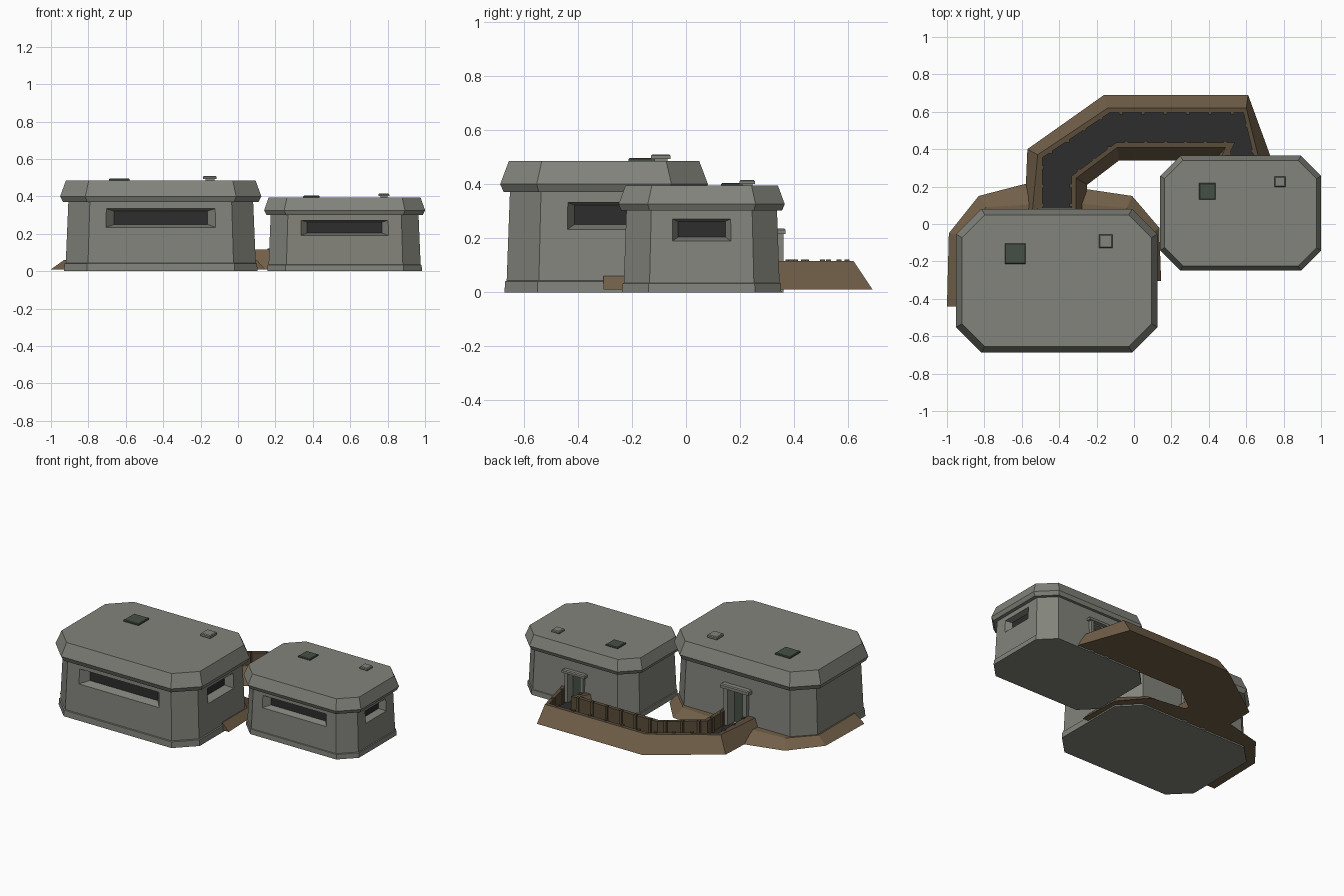
import bpy, bmesh
from mathutils import Vector

old = bpy.data.objects.get("Cube")
if old:
    bpy.data.objects.remove(old, do_unlink=True)


def material(name, r, g, b):
    m = bpy.data.materials.new(name)
    m.use_nodes = True
    m.diffuse_color = (r, g, b, 1)
    bsdf = m.node_tree.nodes["Principled BSDF"]
    bsdf.inputs["Base Color"].default_value = (r, g, b, 1)
    bsdf.inputs["Roughness"].default_value = 0.9
    return m


CONCRETE = material("concrete", 0.225, 0.228, 0.198)
DARK = material("dark interior", 0.026, 0.026, 0.027)
EARTH = material("packed earth", 0.165, 0.115, 0.065)
WOOD = material("timber", 0.105, 0.075, 0.042)
STEEL = material("green steel", 0.06, 0.08, 0.06)


def loft(name, rings, mats, strip_mats=None, cap_mats=(0, 0)):
    """Join equal closed rings into a capped solid; strip_mats colours each side."""
    bm = bmesh.new()
    rows = [[bm.verts.new(p) for p in ring] for ring in rings]
    n = len(rows[0])
    for a, b in zip(rows, rows[1:]):
        for i in range(n):
            f = bm.faces.new((a[i], a[(i + 1) % n], b[(i + 1) % n], b[i]))
            f.material_index = strip_mats[i] if strip_mats else 0
    for row, idx in zip((rows[0], rows[-1]), cap_mats):
        bm.faces.new(row).material_index = idx
    bmesh.ops.recalc_face_normals(bm, faces=bm.faces)
    mesh = bpy.data.meshes.new(name)
    bm.to_mesh(mesh)
    bm.free()
    for m in mats:
        mesh.materials.append(m)
    obj = bpy.data.objects.new(name, mesh)
    bpy.context.collection.objects.link(obj)
    return obj


def rect(cx, cy, hx, hy, z):
    return [(cx - hx, cy - hy, z), (cx + hx, cy - hy, z),
            (cx + hx, cy + hy, z), (cx - hx, cy + hy, z)]


def box(name, cx, cy, hx, hy, z0, z1, mat, bevel=0):
    top = [rect(cx, cy, hx, hy, z1)]
    if bevel:
        top = [rect(cx, cy, hx, hy, z1 - bevel), rect(cx, cy, hx - bevel, hy - bevel, z1)]
    return loft(name, [rect(cx, cy, hx, hy, z0)] + top, [mat])


def octagon(cx, cy, hx, hy, c, z):
    return [(cx + x, cy + y, z) for x, y in (
        (-hx + c, -hy), (hx - c, -hy), (hx, -hy + c), (hx, hy - c),
        (hx - c, hy), (-hx + c, hy), (-hx, hy - c), (-hx, -hy + c))]


def cut(target, cutter):
    mod = target.modifiers.new("opening", "BOOLEAN")
    mod.operation, mod.solver, mod.object = "DIFFERENCE", "EXACT", cutter
    bpy.context.view_layer.objects.active = target
    bpy.ops.object.modifier_apply(modifier=mod.name)
    bpy.data.objects.remove(cutter, do_unlink=True)


def bunker(label, cx, cy, s, sz):
    def place(x, y, z):
        return (cx + x * s, cy + y * s, z * sz)

    def stack(name, levels):
        rings = [octagon(cx, cy, hx * s, hy * s, c * s, z * sz) for hx, hy, c, z in levels]
        return loft(name, rings, [CONCRETE, DARK, STEEL])

    # Tapered walls on a plinth, and the chamfered roof slab
    walls = stack(label + "_walls", [(.517, .368, .122, 0), (.515, .366, .121, .04),
                                     (.508, .36, .119, .043), (.494, .348, .115, .372)])
    stack(label + "_roof", [(.523, .371, .13, .37), (.538, .384, .135, .4),
                            (.507, .352, .122, .485)])

    # Splayed window slits at the front and one side, and a doorway at the back
    def opening(to_xy, wall, outer, inner, cap):
        rings = []
        for d, (w, z0, z1) in ((wall + .04, outer), (wall, outer), (wall - .05, inner)):
            rings.append([place(*to_xy(u, d), z)
                          for u, z in ((-w, z0), (w, z0), (w, z1), (-w, z1))])
        cut(walls, loft("cutter", rings, [CONCRETE, DARK, STEEL], cap_mats=(0, cap)))

    opening(lambda u, d: (u, -d), .352, (.293, .235, .335), (.25, .25, .322), 1)
    opening(lambda u, d: (d, u), .498, (.135, .233, .333), (.11, .25, .322), 1)
    opening(lambda u, d: (u, d), .352, (.06, .02, .255), (.06, .02, .255), 2)

    def part(name, x, y, hx, hy, z0, z1, mat, bevel=0):
        box(label + "_" + name, cx + x * s, cy + y * s, hx * s, hy * s,
            z0 * sz, z1 * sz, mat, bevel)

    # Door frame and canopy
    for side, x in (("left", .07), ("right", -.07)):
        part("door_post_" + side, x, .357, .014, .022, 0, .265, CONCRETE)
    part("door_canopy", 0, .362, .105, .026, .265, .29, CONCRETE, .006)

    # Roof hatch and vent
    part("hatch", -.222, .145, .055, .055, .48, .496, STEEL, .004)
    part("vent_stem", .263, .21, .024, .024, .48, .495, CONCRETE)
    part("vent_cap", .263, .21, .036, .036, .492, .51, CONCRETE, .005)


bunker("large_bunker", -.413, -.303, 1, 1)
bunker("small_bunker", .57, .058, .8, .815)


def sweep(name, lanes, heights, mats, strip_mats=None):
    """Solid whose cross-section corners each follow their own ground path."""
    rings = [[(x, y, z) for (x, y), z in zip(section, heights)] for section in zip(*lanes)]
    return loft(name, rings, mats, strip_mats)


# Connecting trench: earth banks, timber lining and dark floor
outer_base = [(-.585, .05), (-.57, .4), (-.16, .69), (.61, .69), (.745, .32)]
outer_crest = [(-.545, .05), (-.515, .37), (-.14, .62), (.6, .62), (.675, .32)]
outer_lining = [(-.49, .05), (-.49, .355), (-.13, .595), (.585, .595), (.65, .32)]
inner_lining = [(-.335, .05), (-.335, .255), (-.095, .435), (.54, .435), (.48, .32)]
inner_crest = [(-.31, .05), (-.31, .245), (-.09, .41), (.49, .41), (.45, .32)]
inner_base = [(-.25, .05), (-.25, .21), (-.08, .34), (.43, .34), (.42, .32)]
sweep("trench",
      [outer_base, outer_crest, outer_lining, outer_lining,
       inner_lining, inner_lining, inner_crest, inner_base],
      [.01, .115, .115, .022, .022, .115, .115, .01],
      [EARTH, WOOD, DARK], [0, 1, 1, 2, 1, 1, 0, 0])


# Posts along both linings
def posts(name, path, step=.115):
    for a, b in zip(path, path[1:]):
        a, b = Vector(a), Vector(b)
        count = max(1, round((b - a).length / step))
        for i in range(count):
            p = a.lerp(b, (i + .5) / count)
            if p.y > .09:
                box(name, p.x, p.y, .009, .009, .02, .121, WOOD)


posts("outer_post", outer_lining)
posts("inner_post", inner_lining)

# Earth skirts banked against the large bunker, either side of the trench
skirt_heights = [.01, .06, .06, .01]
left_inner = [(-.88, -.44), (-.88, -.1), (-.75, .03), (-.52, .03)]
sweep("earth_skirt_right",
      [[(-1, -.44), (-.99, -.05), (-.83, .15), (-.56, .22)],
       [(-.93, -.44), (-.93, -.06), (-.79, .09), (-.54, .105)],
       left_inner, left_inner], skirt_heights, [EARTH])
right_inner = [(.06, -.3), (.06, -.1), (-.07, .03), (-.31, .03)]
sweep("earth_skirt_left",
      [[(.145, -.305), (.135, -.02), (-.01, .15), (-.28, .19)],
       [(.1, -.305), (.1, -.05), (-.04, .085), (-.3, .11)],
       right_inner, right_inner], skirt_heights, [EARTH])
